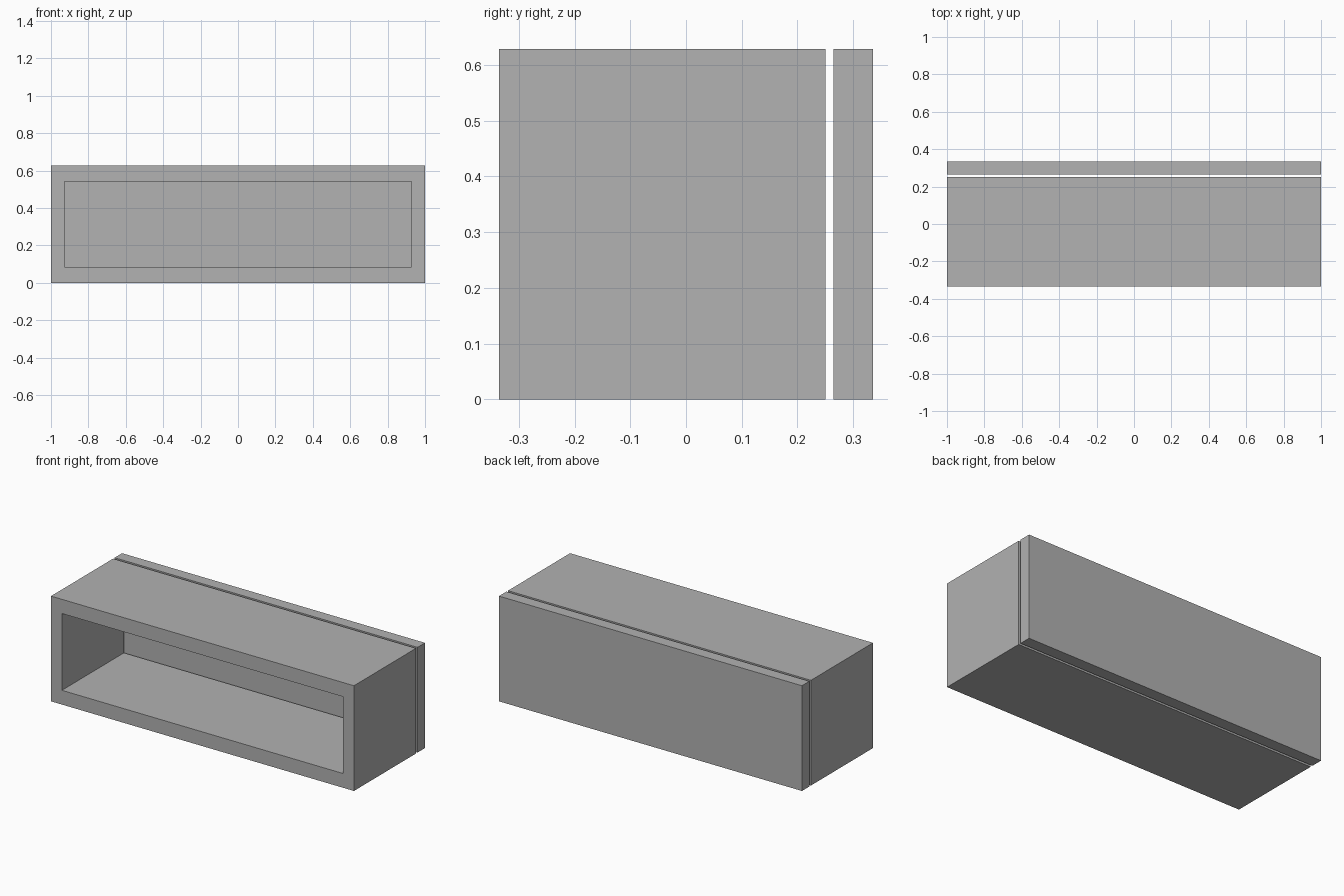
import bpy
import bmesh

if "Cube" in bpy.data.objects:
    bpy.data.objects.remove(bpy.data.objects["Cube"], do_unlink=True)

HALF_WIDTH, HEIGHT = 1.0, 0.628
FRONT, FRAME_BACK = -0.335, 0.25
PANEL_FRONT, BACK = 0.265, 0.335
SIDE_WALL, TOP_WALL = 0.072, 0.085

grey = bpy.data.materials.new("plain grey")
grey.use_nodes = True
colour = (0.445, 0.445, 0.445, 1)
grey.diffuse_color = colour
grey.node_tree.nodes["Principled BSDF"].inputs["Base Color"].default_value = colour


def add_object(name, bm):
    bmesh.ops.recalc_face_normals(bm, faces=bm.faces)
    mesh = bpy.data.meshes.new(name)
    bm.to_mesh(mesh)
    bm.free()
    mesh.materials.append(grey)
    obj = bpy.data.objects.new(name, mesh)
    bpy.context.collection.objects.link(obj)
    return obj


def rectangle(bm, half_width, low, high, y):
    corners = [(-half_width, low), (half_width, low), (half_width, high), (-half_width, high)]
    return [bm.verts.new((x, y, z)) for x, z in corners]


def join_loops(bm, a, b):
    for i in range(4):
        j = (i + 1) % 4
        bm.faces.new((a[i], a[j], b[j], b[i]))


# Open rectangular frame, hollow from front to back
bm = bmesh.new()
inner = (HALF_WIDTH - SIDE_WALL, TOP_WALL, HEIGHT - TOP_WALL)
loops = [
    rectangle(bm, HALF_WIDTH, 0, HEIGHT, FRONT),
    rectangle(bm, HALF_WIDTH, 0, HEIGHT, FRAME_BACK),
    rectangle(bm, *inner, FRAME_BACK),
    rectangle(bm, *inner, FRONT),
]
for i, loop in enumerate(loops):
    join_loops(bm, loop, loops[(i + 1) % 4])
add_object("open_frame", bm)

# Separate back panel behind a narrow gap
bm = bmesh.new()
near = rectangle(bm, HALF_WIDTH, 0, HEIGHT, PANEL_FRONT)
far = rectangle(bm, HALF_WIDTH, 0, HEIGHT, BACK)
join_loops(bm, near, far)
bm.faces.new(near)
bm.faces.new(far)
add_object("back_panel", bm)
